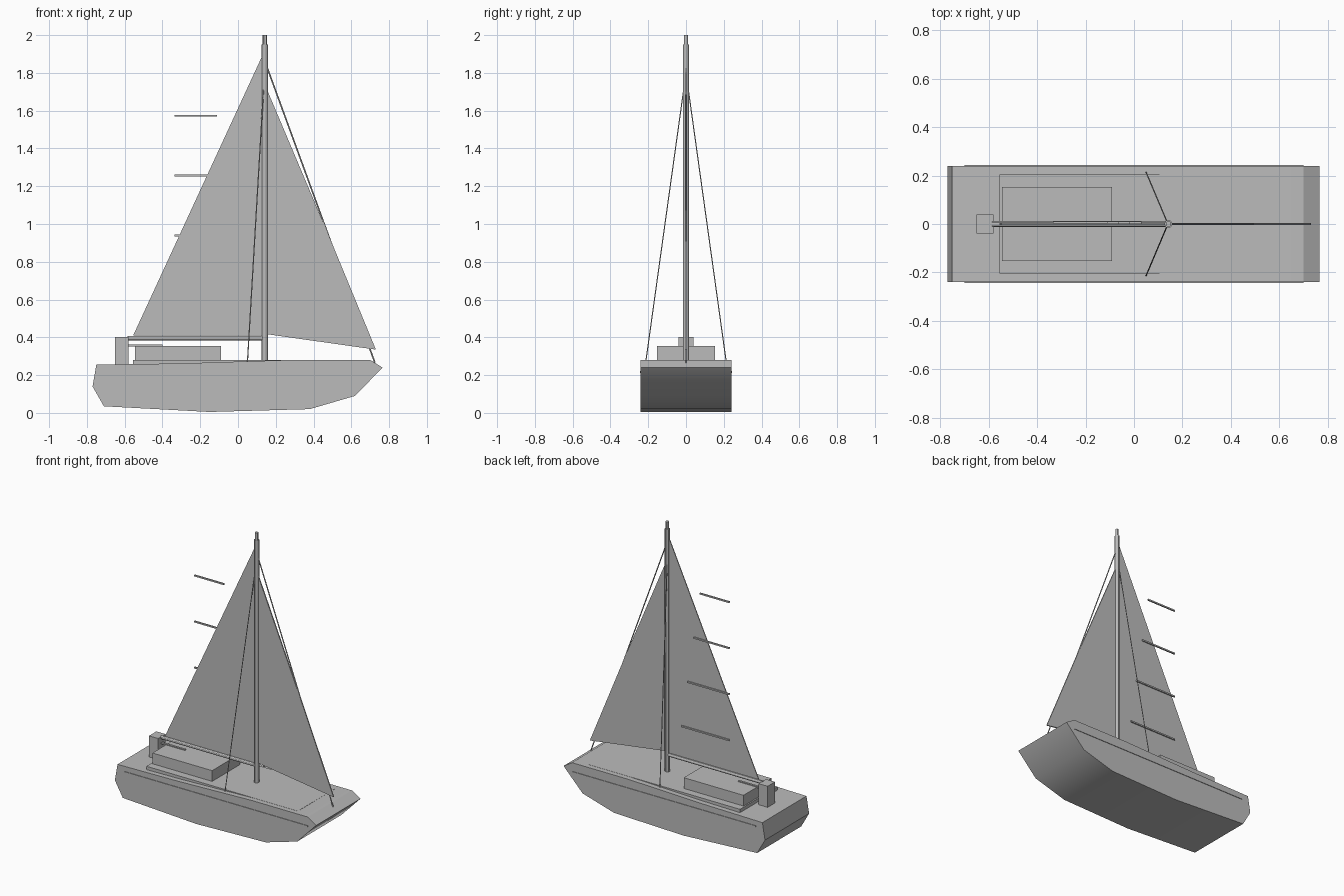
import bpy, bmesh, math
from mathutils import Vector

cube = bpy.data.objects.get("Cube")
if cube:
    bpy.data.objects.remove(cube, do_unlink=True)

grey = bpy.data.materials.new("plain_grey")
grey.use_nodes = True
GREY = (0.5, 0.5, 0.5, 1)
grey.diffuse_color = GREY
grey.node_tree.nodes["Principled BSDF"].inputs["Base Color"].default_value = GREY


def finish(name, bm, smooth=False):
    bmesh.ops.recalc_face_normals(bm, faces=bm.faces)
    mesh = bpy.data.meshes.new(name)
    bm.to_mesh(mesh)
    bm.free()
    mesh.materials.append(grey)
    obj = bpy.data.objects.new(name, mesh)
    bpy.context.collection.objects.link(obj)
    if smooth:
        bpy.ops.object.select_all(action="DESELECT")
        obj.select_set(True)
        bpy.context.view_layer.objects.active = obj
        bpy.ops.object.shade_smooth_by_angle(angle=math.radians(30))
    return obj


def box(name, x, y, z):
    bm = bmesh.new()
    bmesh.ops.create_cube(bm, size=1)
    for v in bm.verts:
        v.co = [a + (b - a) * (c + 0.5) for (a, b), c in zip((x, y, z), v.co)]
    return finish(name, bm)


def plate(name, outline, half):
    """Extrude an x-z outline across y."""
    bm = bmesh.new()
    face = bm.faces.new([bm.verts.new((x, -half, z)) for x, z in outline])
    new = bmesh.ops.extrude_face_region(bm, geom=[face])["geom"]
    for v in new:
        if isinstance(v, bmesh.types.BMVert):
            v.co.y = half
    return bm


def rod(name, a, b, r1, r2=None, sides=12):
    a, b = Vector(a), Vector(b)
    bm = bmesh.new()
    bmesh.ops.create_cone(bm, cap_ends=True, segments=sides, radius1=r1,
                          radius2=r2 or r1, depth=(b - a).length)
    turn = (b - a).to_track_quat("Z", "Y")
    for v in bm.verts:
        v.co = turn @ v.co + (a + b) / 2
    return finish(name, bm, True)


# Hull with a broad bow
profile = [(-0.77, 0.14), (-0.71, 0.035), (-0.15, 0.005), (0.38, 0.02), (0.62, 0.09),
           (0.765, 0.24), (0.7, 0.28), (0.27, 0.28), (-0.3, 0.262), (-0.75, 0.255)]
hull = plate("hull", profile, 0.24)
finish("hull", hull, True)

# Deck, cabin and stern gear
box("deck_panel", (-0.555, 0.6), (-0.205, 0.205), (0.24, 0.281))
box("cabin", (-0.545, -0.09), (-0.153, 0.153), (0.27, 0.355))
box("stern_box", (-0.65, -0.58), (-0.04, 0.04), (0.25, 0.402))
box("tiller", (-0.59, -0.4), (-0.007, 0.007), (0.351, 0.361))
for side, s in (("left", 1), ("right", -1)):
    box(side + "_rub_rail", (-0.7, 0.7), sorted((0.235 * s, 0.244 * s)), (0.212, 0.221))
    rod(side + "_shroud", (0.14, 0, 1.8), (0.05, 0.213 * s, 0.27), 0.003, sides=6)

# Mast, boom and forestay
rod("mast", (0.142, 0, 0.27), (0.142, 0, 1.95), 0.0165)
rod("mast_head", (0.142, 0, 1.95), (0.142, 0, 2.0), 0.011)
rod("boom", (-0.585, 0, 0.396), (0.142, 0, 0.396), 0.012)
rod("forestay", (0.15, 0, 1.84), (0.725, 0, 0.265), 0.004, sides=6)

# Sails
finish("main_sail", plate("main_sail", [(-0.555, 0.41), (0.142, 0.41), (0.142, 1.92)], 0.003))
finish("fore_sail", plate("fore_sail", [(0.15, 0.417), (0.73, 0.335), (0.497, 0.9),
                                        (0.15, 1.72)], 0.004))

# Battens
for i in range(4):
    z = 1.573 - 0.317 * i
    box("batten_%d" % (i + 1), (-0.335, -0.11 + 0.047 * i), (0.002, 0.011), (z - 0.005, z + 0.005))
